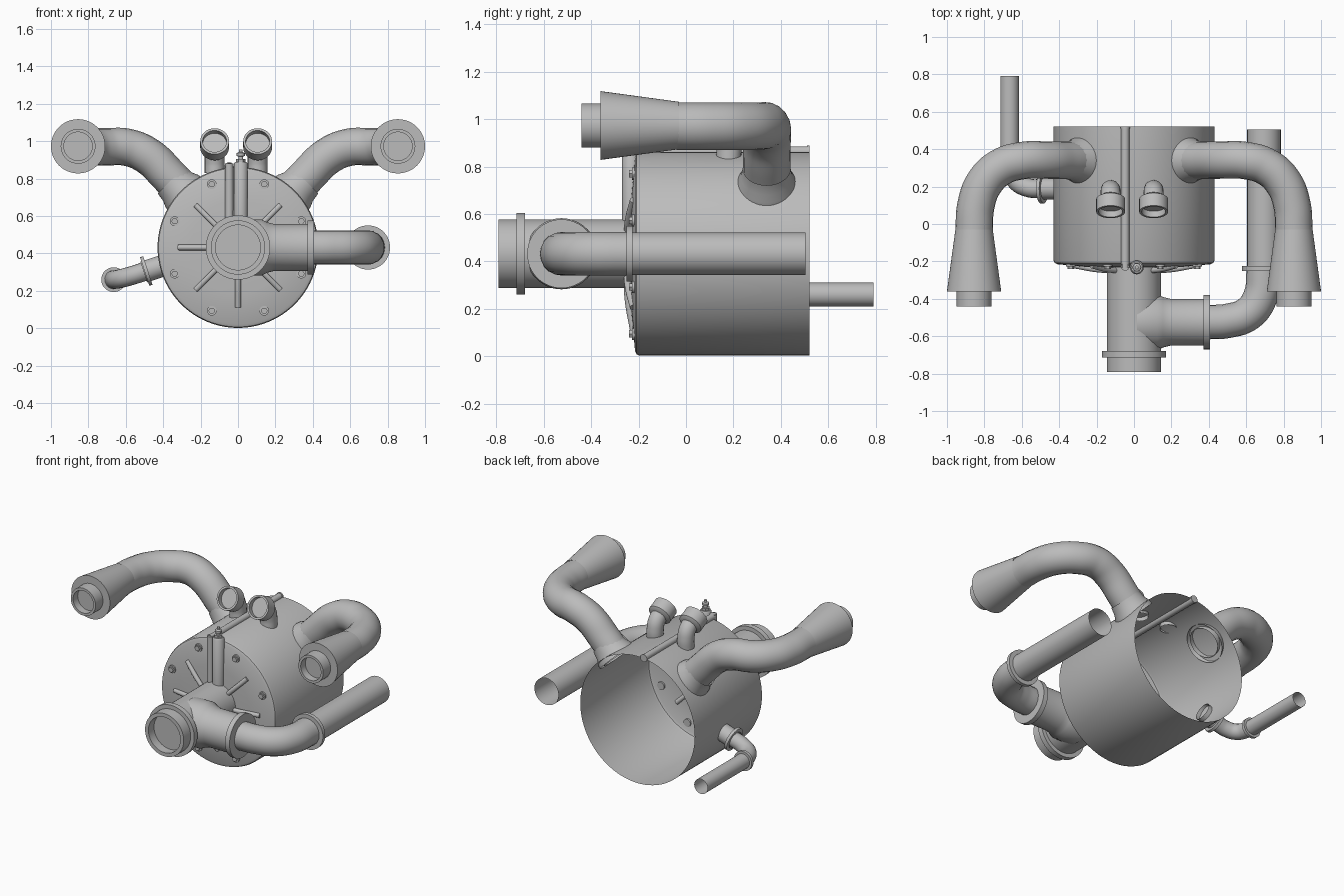
import bpy, bmesh, math
from mathutils import Vector

if "Cube" in bpy.data.objects:
    bpy.data.objects.remove(bpy.data.objects["Cube"])

GREY = (0.5, 0.5, 0.5, 1)
metal = bpy.data.materials.new("grey_metal")
metal.use_nodes = True
metal.diffuse_color = GREY
metal.node_tree.nodes["Principled BSDF"].inputs["Base Color"].default_value = GREY

DRUM_Z, DRUM_R = 0.432, 0.43


def finish(obj):
    obj.data.materials.clear()
    obj.data.materials.append(metal)
    bpy.ops.object.select_all(action='DESELECT')
    bpy.context.view_layer.objects.active = obj
    obj.select_set(True)
    bpy.ops.object.shade_smooth_by_angle(angle=math.radians(35))
    return obj


def lathe(name, profile, origin, axis, segs=48):
    """Spin (radius, distance) pairs around an axis starting at origin."""
    bm = bmesh.new()
    verts = [bm.verts.new((r, 0, h)) for r, h in profile]
    edges = [bm.edges.new(pair) for pair in zip(verts, verts[1:])]
    bmesh.ops.spin(bm, geom=verts + edges, cent=(0, 0, 0), axis=(0, 0, 1),
                   angle=math.tau, steps=segs, use_duplicate=False)
    bmesh.ops.remove_doubles(bm, verts=bm.verts, dist=1e-5)
    bmesh.ops.recalc_face_normals(bm, faces=bm.faces)
    mesh = bpy.data.meshes.new(name)
    bm.to_mesh(mesh)
    bm.free()
    obj = bpy.data.objects.new(name, mesh)
    bpy.context.collection.objects.link(obj)
    obj.location = origin
    obj.rotation_euler = Vector(axis).to_track_quat('Z', 'Y').to_euler()
    return finish(obj)


def disc(name, r, length, origin, axis, segs=32):
    return lathe(name, [(0, 0), (r, 0), (r, length), (0, length)], origin, axis, segs)


def tube(name, points, r, caps=False):
    """Round pipe swept along a smooth path."""
    curve = bpy.data.curves.new(name, 'CURVE')
    curve.dimensions = '3D'
    curve.bevel_depth, curve.bevel_resolution = r, 8
    curve.resolution_u, curve.use_fill_caps = 8, caps
    spline = curve.splines.new('BEZIER')
    spline.bezier_points.add(len(points) - 1)
    for bp, co in zip(spline.bezier_points, points):
        bp.co = co
        bp.handle_left_type = bp.handle_right_type = 'AUTO'
    obj = bpy.data.objects.new(name, curve)
    bpy.context.collection.objects.link(obj)
    bpy.ops.object.select_all(action='DESELECT')
    bpy.context.view_layer.objects.active = obj
    obj.select_set(True)
    bpy.ops.object.convert(target='MESH')
    return finish(bpy.context.object)


FRONT, BACK, UP = (0, -1, 0), (0, 1, 0), (0, 0, 1)

# Drum, open at the back, with a shallow domed front
lathe("drum", [(DRUM_R, 0), (DRUM_R, 0.715), (0.425, 0.728), (0.41, 0.735),
               (0.25, 0.75), (0, 0.755)], (0, 0.52, DRUM_Z), FRONT, 96)

# Radial ribs and bolts on the drum front
for i in range(8):
    a = math.radians(45 * i)
    ray = Vector((math.cos(a), 0, math.sin(a)))
    centre = Vector((0, 0, DRUM_Z))
    if i != 2:
        tube(f"front_rib_{i}", [centre + ray * 0.1 + Vector((0, -0.25, 0)),
                                centre + ray * 0.2 + Vector((0, -0.243, 0)),
                                centre + ray * 0.32 + Vector((0, -0.222, 0))], 0.015, True)
    a += math.radians(22.5)
    spot = centre + Vector((math.cos(a), 0, math.sin(a))) * 0.366
    spot.y = -0.21
    disc(f"bolt_washer_{i}", 0.026, 0.018, spot, FRONT, 16)
    disc(f"bolt_head_{i}", 0.018, 0.03, spot, FRONT, 6)

# Front T pipe with its rim and side branch
lathe("front_pipe", [(0.145, 0), (0.145, 0.59), (0.12, 0.59), (0.12, 0.53), (0, 0.53)],
      (0, -0.2, DRUM_Z), FRONT, 64)
lathe("front_pipe_rim", [(0.14, 0), (0.172, 0), (0.172, 0.035), (0.14, 0.035)],
      (0, -0.68, DRUM_Z), FRONT, 64)
lathe("branch_pipe", [(0.15, 0), (0.15, 0.11), (0.135, 0.14), (0.125, 0.18), (0.125, 0.36)],
      (0.015, -0.525, DRUM_Z), (1, 0, 0))
disc("branch_flange", 0.145, 0.033, (0.372, -0.525, DRUM_Z), (1, 0, 0), 48)

# Large side pipe bending to the back
tube("side_pipe_elbow", [(0.39, -0.525, DRUM_Z), (0.5, -0.518, DRUM_Z), (0.61, -0.48, DRUM_Z),
                         (0.675, -0.39, DRUM_Z), (0.695, -0.23, DRUM_Z)], 0.092)
lathe("side_pipe_flange", [(0.08, 0), (0.118, 0), (0.118, 0.025), (0.08, 0.025)],
      (0.695, -0.25, DRUM_Z), BACK)
lathe("side_pipe", [(0.09, 0), (0.09, 0.74)], (0.695, -0.235, DRUM_Z), BACK)

# Small drain pipe on the right side
drain = Vector((-0.95, 0, -0.31)).normalized()
lathe("drain_socket", [(0.058, 0), (0.058, 0.12)], (-0.39, 0.19, 0.338), drain)
disc("drain_flange", 0.08, 0.018, (-0.482, 0.19, 0.309), drain)
tube("drain_elbow", [(-0.48, 0.19, 0.31), (-0.57, 0.195, 0.281), (-0.635, 0.235, 0.264),
                     (-0.665, 0.33, 0.26)], 0.05)
lathe("drain_pipe_flange", [(0.045, 0), (0.066, 0), (0.066, 0.02), (0.045, 0.02)],
      (-0.665, 0.32, 0.26), BACK)
lathe("drain_pipe", [(0.05, 0), (0.05, 0.46)], (-0.665, 0.33, 0.26), BACK)

# Curved arms with flared collars and muzzles, mirrored
for side, s in (("left", 1), ("right", -1)):
    lathe(f"{side}_arm_collar", [(0.128, -0.03), (0.122, 0), (0.108, 0.03), (0.1, 0.08)],
          (s * 0.302, 0.34, 0.735), (s, 0, 1))
    tube(f"{side}_arm", [(s * x, y, z) for x, y, z in (
        (0.275, 0.34, 0.715), (0.37, 0.34, 0.815), (0.48, 0.342, 0.92), (0.59, 0.34, 0.967),
        (0.71, 0.305, 0.97), (0.8, 0.22, 0.97), (0.845, 0.1, 0.97), (0.855, -0.04, 0.97))], 0.1)
    lathe(f"{side}_arm_muzzle", [(0.1, 0), (0.145, 0.33), (0.093, 0.33), (0.093, 0.41),
                                 (0.076, 0.41), (0.076, 0.36), (0, 0.36)],
          (s * 0.855, -0.03, 0.973), FRONT)

# Twin tilted nozzles on top
aim = Vector((0, -math.cos(math.radians(26)), math.sin(math.radians(26))))
for side, x in (("left", 0.105), ("right", -0.125)):
    mouth = Vector((x, 0.065, 1.0))
    tube(f"{side}_nozzle_stem", [(x, 0.18, 0.83), (x, 0.18, 0.89), (x, 0.165, 0.94),
                                 mouth - aim * 0.07], 0.053)
    lathe(f"{side}_nozzle_cup", [(0, 0), (0.055, 0), (0.077, 0.015), (0.077, 0.09),
                                 (0.064, 0.09), (0.064, 0.055), (0, 0.055)],
          mouth - aim * 0.09, aim)

# Top seam rod running down the front face
disc("top_rod", 0.022, 0.755, (-0.047, -0.235, 0.863), BACK, 24)
disc("top_rod_end", 0.025, 0.012, (-0.047, 0.51, 0.863), BACK, 24)
disc("front_rod", 0.022, 0.31, (-0.047, -0.228, 0.57), UP, 24)

# Upright valve tube with stepped fitting
lathe("valve_tube", [(0.037, 0), (0.037, 0.32), (0.03, 0.33), (0, 0.33)],
      (0.015, -0.232, 0.56), UP, 32)
disc("valve_nut", 0.026, 0.016, (0.015, -0.232, 0.89), UP, 6)
lathe("valve_tip", [(0.013, 0), (0.013, 0.018), (0.022, 0.022), (0.022, 0.036),
                    (0.01, 0.042), (0.01, 0.055), (0, 0.055)], (0.015, -0.232, 0.9), UP, 16)
